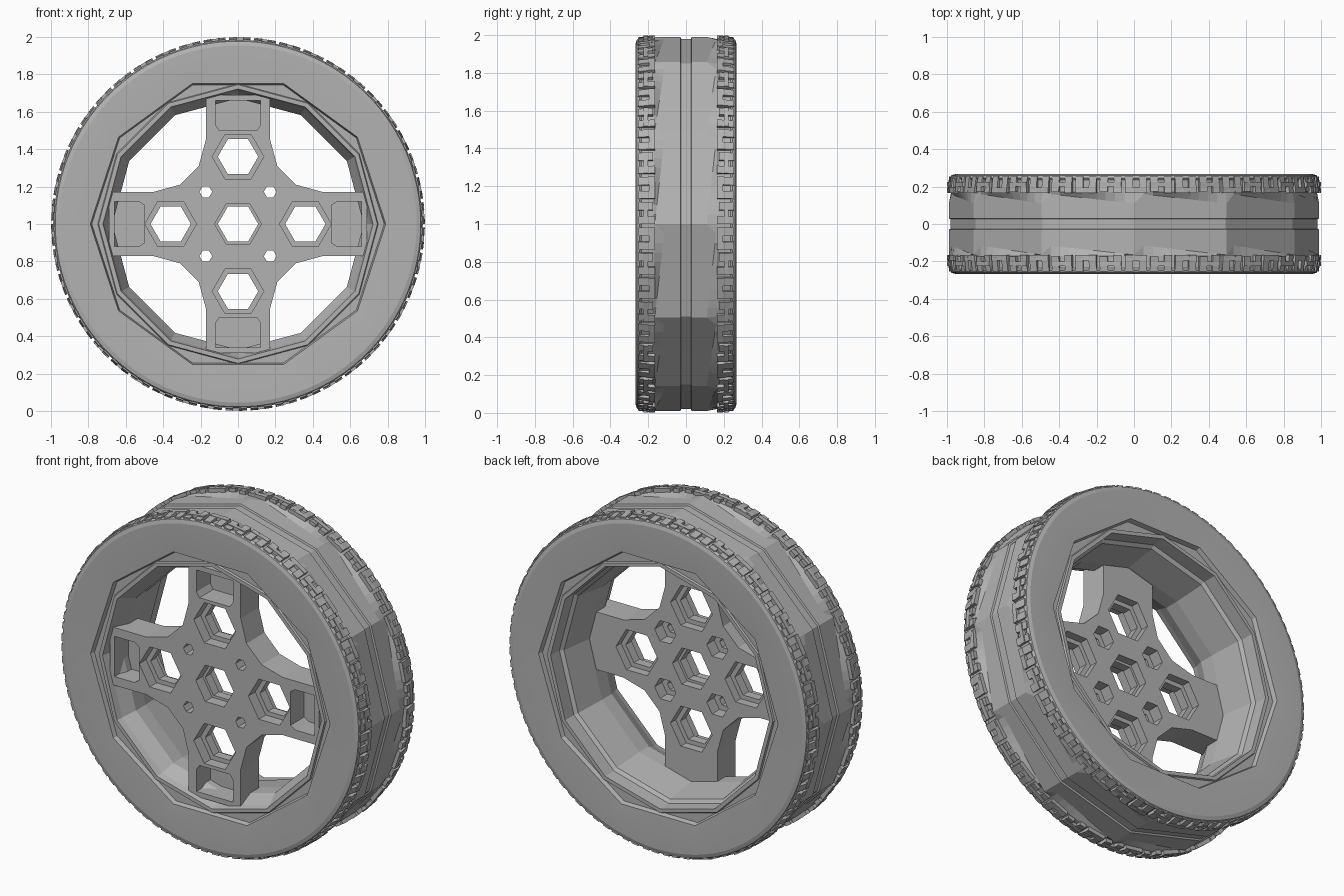
import bpy, bmesh
from math import sin, cos, pi, tau

if "Cube" in bpy.data.objects:
    bpy.data.objects.remove(bpy.data.objects["Cube"])

grey = bpy.data.materials.new("mid_grey")
grey.use_nodes = True
grey.diffuse_color = (0.45, 0.45, 0.45, 1)
grey.node_tree.nodes["Principled BSDF"].inputs["Base Color"].default_value = (0.45, 0.45, 0.45, 1)


def finish(bm, name):
    bmesh.ops.recalc_face_normals(bm, faces=bm.faces)
    mesh = bpy.data.meshes.new(name)
    bm.to_mesh(mesh)
    bm.free()
    mesh.materials.append(grey)
    ob = bpy.data.objects.new(name, mesh)
    bpy.context.collection.objects.link(ob)
    return ob


def polar(r, a, y):
    return (r * cos(a), y, 1 + r * sin(a))


def poly_radius(a, sides, radius):
    """Radius of a regular polygon outline in direction a."""
    step = tau / sides
    return radius * cos(step / 2) / cos((a + 1e-6) % step - step / 2)


def ring(name, profile, segments):
    """Closed (radius, y) profile swept round the axle; it may vary with angle."""
    bm = bmesh.new()
    loops = [[bm.verts.new(polar(r, a, y)) for r, y in profile(a)]
             for a in (tau * i / segments for i in range(segments))]
    n = len(loops[0])
    for i in range(segments):
        p, q = loops[i], loops[(i + 1) % segments]
        for j in range(n):
            k = (j + 1) % n
            bm.faces.new((p[j], p[k], q[k], q[j]))
    return finish(bm, name)


def prism(bm, points, y0, y1):
    """Outline in x and z (about the axle) extruded along y."""
    front = [bm.verts.new((x, y0, 1 + z)) for x, z in points]
    back = [bm.verts.new((x, y1, 1 + z)) for x, z in points]
    bm.faces.new(front)
    bm.faces.new(back[::-1])
    for i in range(len(points)):
        j = (i + 1) % len(points)
        bm.faces.new((front[i], back[i], back[j], front[j]))


def hexagon(x, z, r):
    return [(x + r * cos(k * pi / 3), z + r * sin(k * pi / 3)) for k in range(6)]


def quarter_turn(points, k):
    for _ in range(k):
        points = [(-z, x) for x, z in points]
    return points


# Tyre: faceted twelve-sided centre band between round shoulders
def tyre_profile(a):
    turn = ((a + 1e-6) % (tau / 12)) / (tau / 12)
    band = poly_radius(a, 12, 0.99)
    bead = poly_radius(a, 12, 0.735)

    def half(edge):
        return [(bead, 0.236), (poly_radius(a, 10, 0.782), 0.236),
                (poly_radius(a, 10, 0.79), 0.262), (0.87, 0.267), (0.955, 0.267),
                (0.977, 0.26), (0.985, 0.245), (0.978, 0.235), (0.978, 0.17),
                (band, edge), (band, 0.03), (band - 0.01, 0.026), (band - 0.01, 0.004)]
    front = [(r, -y) for r, y in half(0.165 - 0.055 * turn)]
    return front + half(0.11 + 0.055 * turn)[::-1]


tyre = ring("tyre", tyre_profile, 120)

# Tread blocks on both shoulders
bm = bmesh.new()


def block(a0, a1, y0, y1, outer):
    corners = [(r, a, y) for y, top in ((y0, 0.999), (y1, outer))
               for r, a in ((0.96, a0), (top, a0), (top, a1), (0.96, a1))]
    v = [bm.verts.new(polar(*c)) for c in corners]
    bm.faces.new(v[:4])
    bm.faces.new(v[4:])
    for i in range(4):
        j = (i + 1) % 4
        bm.faces.new((v[i], v[j], v[4 + j], v[4 + i]))


UNITS = 46
w = tau / UNITS
for side in (-1, 1):
    for i in range(UNITS):
        a = i * w
        rail = (0.165, 0.195) if i % 2 else (0.2, 0.225)
        block(a, a + 0.86 * w, side * rail[0], side * rail[1], 0.999)
        block(a, a + 0.3 * w, side * 0.165, side * 0.254, 0.988)
        block(a + 0.54 * w, a + 0.86 * w, side * 0.175, side * 0.254, 0.988)
treads = finish(bm, "tread_blocks")


# Rim: twelve-sided barrel, waisted behind the hub, with a lip at each end
def rim_profile(a):
    return [(0.755, -0.225), (0.745, -0.246), (0.722, -0.246), (0.712, -0.21),
            (0.672, -0.13), (0.672, -0.04), (0.70, 0.15), (0.72, 0.165),
            (0.722, 0.246), (0.745, 0.246), (0.755, 0.225)]


rim = ring("rim", rim_profile, 12)

# Hub: four-armed cross
corner = [(0.69, 0.172), (0.45, 0.172), (0.31, 0.21), (0.21, 0.31), (0.172, 0.45), (0.172, 0.69)]
outline = [p for k in range(4) for p in quarter_turn(corner, k)]
bm = bmesh.new()
prism(bm, outline, -0.22, -0.05)
hub = finish(bm, "spoked_hub")


def cut(name, prisms):
    """Remove a set of separate prisms from the hub."""
    cutter_bm = bmesh.new()
    for points, y0, y1 in prisms:
        prism(cutter_bm, points, y0, y1)
    cutter = finish(cutter_bm, name)
    cutter.hide_render = True
    mod = hub.modifiers.new(name, "BOOLEAN")
    mod.operation = "DIFFERENCE"
    mod.solver = "EXACT"
    mod.object = cutter
    bpy.context.view_layer.objects.active = hub
    bpy.ops.object.modifier_apply(modifier=name)
    bpy.data.objects.remove(cutter)


big = [(0, 0)] + [quarter_turn([(0.36, 0)], k)[0] for k in range(4)]
small = [(sx * 0.172, sz * 0.172) for sx in (-1, 1) for sz in (-1, 1)]
size = {c: 0.125 if c == (0, 0) else 0.138 for c in big}
pocket = [(0.5, -0.1), (0.53, -0.12), (0.66, -0.12), (0.66, 0.12), (0.53, 0.12), (0.5, 0.1)]

# Through holes, front pockets and back pockets
cut("through_holes", [(hexagon(*c, 0.108), -0.3, 0.1) for c in big]
    + [(hexagon(*c, 0.034), -0.3, 0.1) for c in small])
cut("front_pockets", [(hexagon(*c, size[c]), -0.3, -0.155) for c in big]
    + [(quarter_turn(pocket, k), -0.3, -0.09) for k in range(4)])
cut("back_pockets", [(hexagon(*c, size[c]), -0.1, 0.1) for c in big]
    + [(hexagon(*c, 0.07), -0.12, 0.1) for c in small])

# Smooth the round sidewalls, keep creases sharp
bpy.ops.object.select_all(action="DESELECT")
tyre.select_set(True)
bpy.context.view_layer.objects.active = tyre
bpy.ops.object.shade_smooth_by_angle(angle=0.1)
